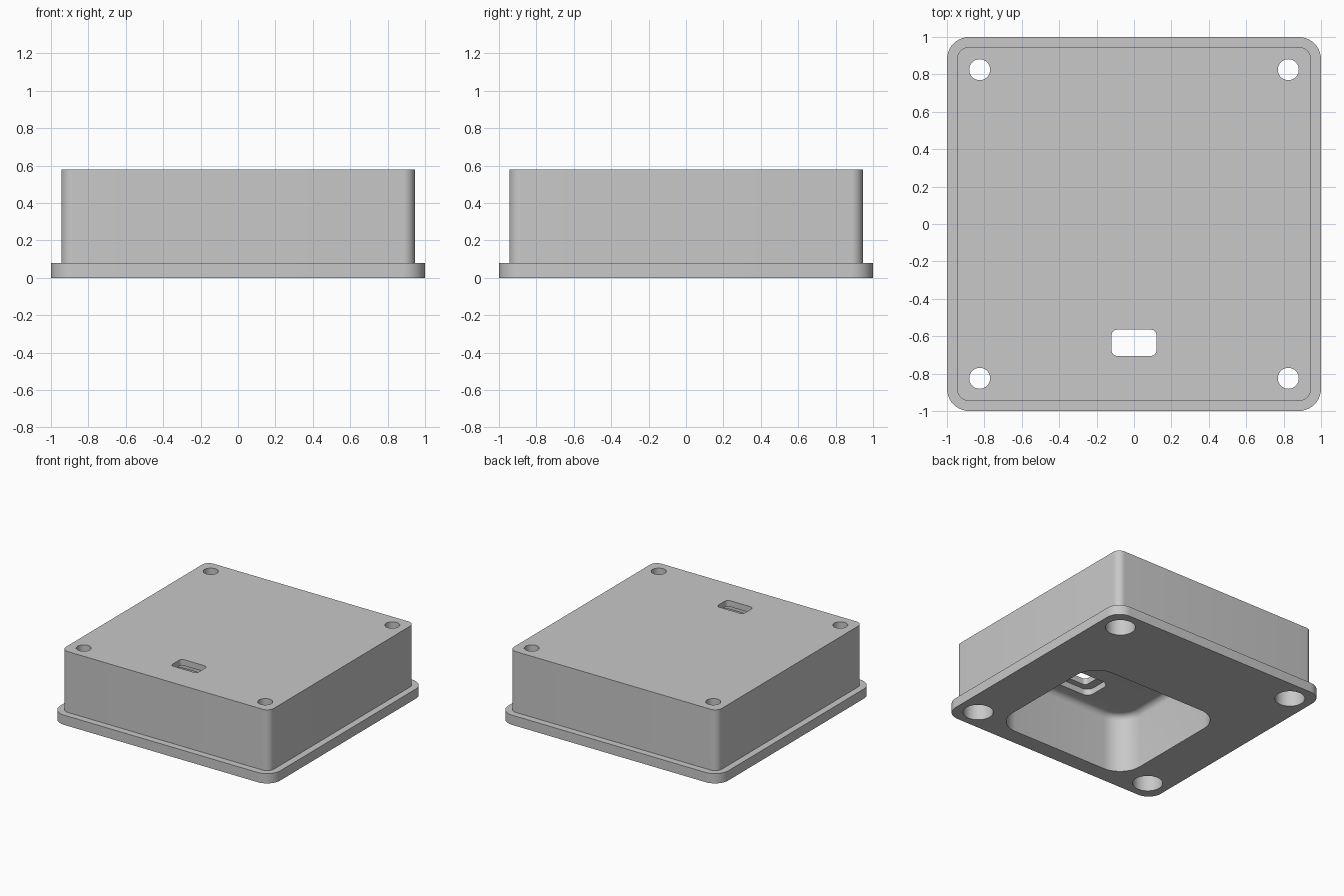
import bpy, bmesh, math

cube = bpy.data.objects.get("Cube")
if cube:
    bpy.data.objects.remove(cube, do_unlink=True)

grey = bpy.data.materials.new("plain grey")
grey.use_nodes = True
colour = (0.58, 0.58, 0.58, 1)
grey.diffuse_color = colour
grey.node_tree.nodes["Principled BSDF"].inputs["Base Color"].default_value = colour


def rounded_rect(cx, cy, hx, hy, r, steps=10):
    """Outline of a rectangle with rounded corners, counter-clockwise."""
    points = []
    for i, (sx, sy) in enumerate([(1, 1), (-1, 1), (-1, -1), (1, -1)]):
        for k in range(steps + 1):
            a = (i + k / steps) * math.pi / 2
            points.append((cx + sx * (hx - r) + r * math.cos(a),
                           cy + sy * (hy - r) + r * math.sin(a)))
    return points


def circle(cx, cy, r, sides=40):
    turn = 2 * math.pi / sides
    return [(cx + r * math.cos(i * turn), cy + r * math.sin(i * turn)) for i in range(sides)]


def loft(name, levels):
    """Closed solid through a stack of (outline, z) levels."""
    bm = bmesh.new()
    rings = [[bm.verts.new((x, y, z)) for x, y in outline] for outline, z in levels]
    for low, high in zip(rings, rings[1:]):
        for i in range(len(low)):
            j = (i + 1) % len(low)
            bm.faces.new((low[i], low[j], high[j], high[i]))
    bm.faces.new(rings[0][::-1])
    bm.faces.new(rings[-1])
    bmesh.ops.recalc_face_normals(bm, faces=bm.faces)
    mesh = bpy.data.meshes.new(name)
    bm.to_mesh(mesh)
    bm.free()
    mesh.materials.append(grey)
    obj = bpy.data.objects.new(name, mesh)
    bpy.context.collection.objects.link(obj)
    return obj


# Case: wide flange with the box rising from it
flange = rounded_rect(0, 0, 1, 1, 0.12)
box = rounded_rect(0, 0, 0.945, 0.945, 0.06)
case = loft("enclosure_case", [(flange, 0), (flange, 0.08), (box, 0.08), (box, 0.58)])

# Main cavity, open below, with a filleted ceiling
ceiling, fillet = 0.48, 0.05
cavity_levels = [(rounded_rect(0, -0.3, 0.62, 0.565, 0.19), -0.1)]
for k in range(7):
    a = k / 6 * math.pi / 2
    inset = fillet * (1 - math.cos(a))
    outline = rounded_rect(0, -0.3, 0.62 - inset, 0.565 - inset, 0.19 - inset)
    cavity_levels.append((outline, ceiling - fillet + fillet * math.sin(a)))
cutters = [loft("cavity_cutter", cavity_levels)]

# Connector slot through the top and its pocket on the inside
slot = rounded_rect(0, -0.635, 0.12, 0.07, 0.03)
pocket = rounded_rect(0, -0.635, 0.19, 0.12, 0.06)
cutters.append(loft("pocket_cutter", [(pocket, 0.4), (pocket, 0.53)]))
cutters.append(loft("slot_cutter", [(slot, 0.45), (slot, 0.7)]))

# Stepped screw holes in the four corners
for sx in (-1, 1):
    for sy in (-1, 1):
        x, y = sx * 0.825, sy * 0.825
        wide, narrow = circle(x, y, 0.112), circle(x, y, 0.056)
        cutters.append(loft("screw_hole_cutter",
                            [(wide, -0.1), (wide, 0.38), (narrow, 0.38), (narrow, 0.7)]))

# Cut the openings, then drop the cutters
bpy.context.view_layer.objects.active = case
for cutter in cutters:
    cutter.hide_render = True
    mod = case.modifiers.new("cut", "BOOLEAN")
    mod.operation = "DIFFERENCE"
    mod.solver = "EXACT"
    mod.object = cutter
    bpy.ops.object.modifier_apply(modifier=mod.name)
for cutter in cutters:
    bpy.data.objects.remove(cutter, do_unlink=True)

# Smooth the rounded walls, keep the edges crisp
bpy.ops.object.select_all(action="DESELECT")
case.select_set(True)
bpy.ops.object.shade_smooth_by_angle(angle=math.radians(30))
